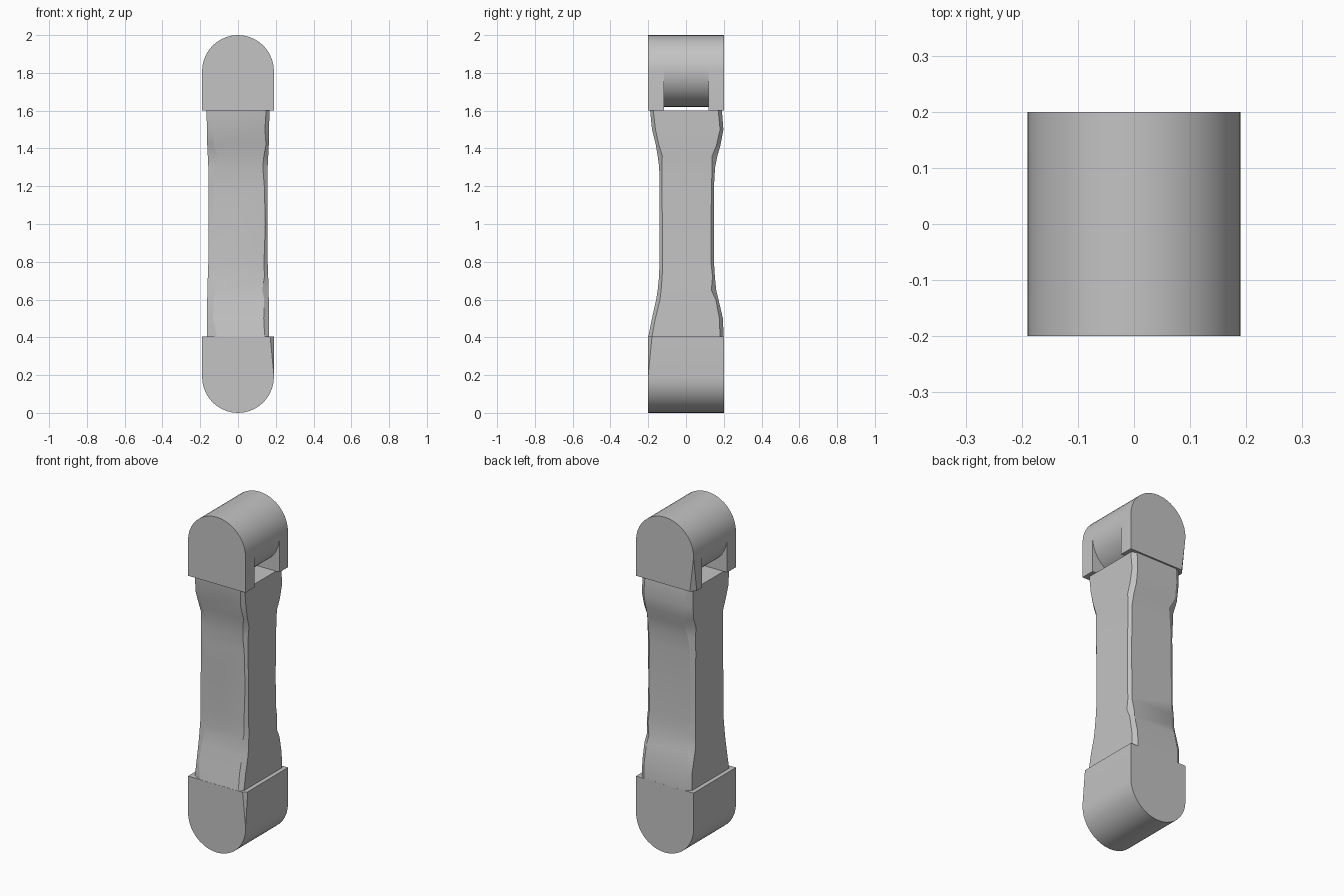
import bpy, bmesh, math, random
from mathutils import Vector

random.seed(4)
if "Cube" in bpy.data.objects:
    bpy.data.objects.remove(bpy.data.objects["Cube"], do_unlink=True)

stone = bpy.data.materials.new("plain_grey")
stone.use_nodes = True
GREY = (0.55, 0.55, 0.55, 1)
stone.diffuse_color = GREY
stone.node_tree.nodes["Principled BSDF"].inputs["Base Color"].default_value = GREY

R, DEPTH = 0.19, 0.2


def finish(name, bm, angle=30):
    bmesh.ops.recalc_face_normals(bm, faces=bm.faces)
    mesh = bpy.data.meshes.new(name)
    bm.to_mesh(mesh)
    bm.free()
    mesh.materials.append(stone)
    obj = bpy.data.objects.new(name, mesh)
    bpy.context.collection.objects.link(obj)
    bpy.ops.object.select_all(action='DESELECT')
    obj.select_set(True)
    bpy.context.view_layer.objects.active = obj
    bpy.ops.object.shade_smooth_by_angle(angle=math.radians(angle))
    return obj


def extrude_profile(profile, y0, y1):
    """Solid from an x-z outline swept along y."""
    bm = bmesh.new()
    face = bm.faces.new([bm.verts.new((x, y0, z)) for x, z in profile])
    made = bmesh.ops.extrude_face_region(bm, geom=[face])["geom"]
    for v in made:
        if isinstance(v, bmesh.types.BMVert):
            v.co.y = y1
    return bm


def arch(centre_z, flat_z, sign, steps=20):
    """Half circle closed by a flat end; sign is +1 for round top."""
    arc = [(R * math.cos(math.pi * i / steps),
            centre_z + sign * R * math.sin(math.pi * i / steps)) for i in range(steps + 1)]
    return arc + [(-R, flat_z), (R, flat_z)]


def shave(bm, a, b, c):
    """Cut a worn corner off with the plane through three points."""
    a, b, c = Vector(a), Vector(b), Vector(c)
    n = (b - a).cross(c - a)
    if n.dot(a - Vector((0, 0, a.z))) < 0:
        n = -n
    bmesh.ops.bisect_plane(bm, geom=bm.verts[:] + bm.edges[:] + bm.faces[:],
                           plane_co=a, plane_no=n, clear_outer=True)
    bmesh.ops.holes_fill(bm, edges=[e for e in bm.edges if e.is_boundary])


# Lower round block, with one worn front corner
bm = extrude_profile(arch(R, 0.405, -1), -DEPTH, DEPTH)
shave(bm, (R, -DEPTH, 0.2), (0.17, -DEPTH, 0.405), (R, -0.18, 0.405))
finish("lower_block", bm)

# Upper block: two cheeks around a round barrel
for name, y0, y1 in (("front_cheek", -DEPTH, -0.117), ("back_cheek", 0.12, DEPTH)):
    bm = extrude_profile(arch(2 - R, 1.6, 1), y0, y1)
    if y0 > 0:
        shave(bm, (-R, DEPTH, 1.81), (-0.165, DEPTH, 1.6), (-R, 0.17, 1.6))
    finish(name, bm)
circle = [(R * math.cos(math.tau * i / 40), 2 - R + R * math.sin(math.tau * i / 40))
          for i in range(40)]
finish("barrel", extrude_profile(circle, -0.117, 0.12))

# Waisted bar: height, half width, front depth, back depth, corner cut
rows = [(0.4, .165, .2, .2, .035), (0.5, .164, .18, .195, .03), (0.6, .163, .158, .172, .025),
        (0.65, .162, .15, .16, .034), (0.72, .16, .143, .153, .02), (0.8, .157, .14, .148, .024),
        (1.0, .156, .14, .147, .02), (1.2, .156, .14, .148, .022), (1.3, .157, .142, .154, .026),
        (1.36, .16, .15, .166, .036), (1.42, .163, .16, .183, .026), (1.5, .165, .18, .198, .032),
        (1.6, .166, .19, .19, .03)]
bm = bmesh.new()
rings = []
for z, w, front, back, cut in rows:
    ring = []
    for sx, sy in ((1, -1), (1, 1), (-1, 1), (-1, -1)):
        d = front if sy < 0 else back
        cx = cut * random.uniform(0.7, 1.3) * (1.25 if sx < 0 else 0.8)
        cy = cut * random.uniform(0.5, 0.9)
        pair = [(sx * (w - cx), sy * d, z), (sx * w, sy * (d - cy), z)]
        ring += pair if sx * sy < 0 else pair[::-1]
    rings.append([bm.verts.new(p) for p in ring])
for low, high in zip(rings, rings[1:]):
    for i in range(8):
        j = (i + 1) % 8
        bm.faces.new((low[i], low[j], high[j], high[i]))
bm.faces.new(rings[0][::-1])
bm.faces.new(rings[-1])
finish("waisted_bar", bm, 25)
